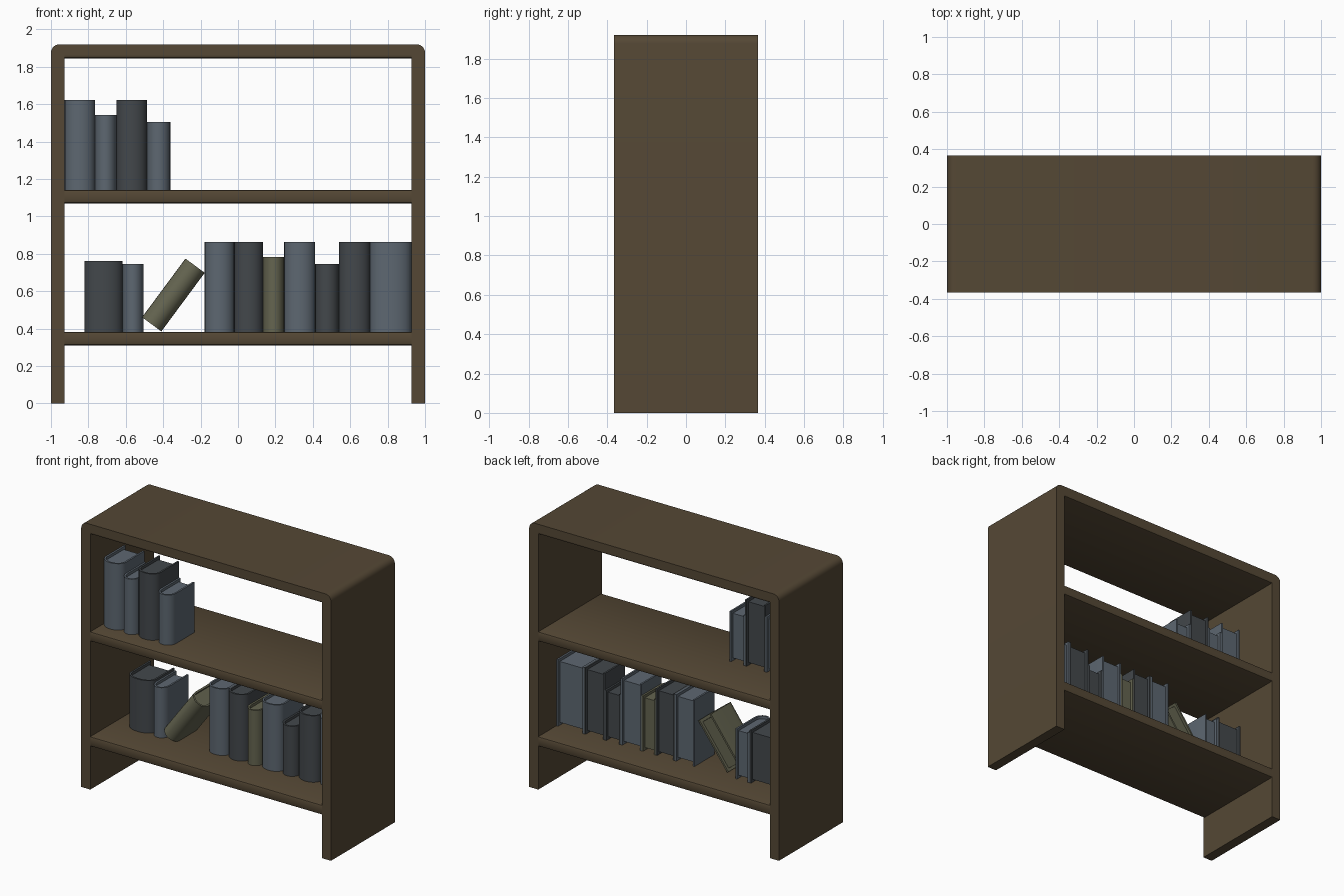
import bpy, bmesh, math
from mathutils import Matrix

if "Cube" in bpy.data.objects:
    bpy.data.objects.remove(bpy.data.objects["Cube"])


def material(name, rgb):
    m = bpy.data.materials.new(name)
    m.diffuse_color = (*rgb, 1)
    m.use_nodes = True
    m.node_tree.nodes["Principled BSDF"].inputs["Base Color"].default_value = m.diffuse_color
    return m


WOOD = material("brown wood", (0.09, 0.064, 0.035))
SLATE = material("slate blue cover", (0.11, 0.136, 0.165))
DARK = material("charcoal cover", (0.056, 0.064, 0.071))
OLIVE = material("olive cover", (0.128, 0.128, 0.08))


def add_prism(bm, points, offset):
    """Closed outline swept along an offset vector."""
    face = bm.faces.new([bm.verts.new(p) for p in points])
    top = bmesh.ops.extrude_face_region(bm, geom=[face])
    verts = [g for g in top["geom"] if isinstance(g, bmesh.types.BMVert)]
    bmesh.ops.translate(bm, verts=verts, vec=offset)
    bmesh.ops.recalc_face_normals(bm, faces=bm.faces)


def finish(bm, name, mat, smooth=math.radians(35)):
    mesh = bpy.data.meshes.new(name)
    bm.to_mesh(mesh)
    bm.free()
    mesh.materials.append(mat)
    ob = bpy.data.objects.new(name, mesh)
    bpy.context.collection.objects.link(ob)
    bpy.ops.object.select_all(action='DESELECT')
    ob.select_set(True)
    bpy.context.view_layer.objects.active = ob
    bpy.ops.object.shade_smooth_by_angle(angle=smooth)
    return ob


# Case: sides and top as one arch with rounded outer corners
W, D, H, T, R = 1.0, 0.365, 1.92, 0.073, 0.045
corner = [(W - R + R * math.cos(a), H - R + R * math.sin(a))
          for a in [math.radians(15 * i) for i in range(7)]]
half = [(W - T, H - 0.06), (W - T, 0), (W, 0)] + corner
outline = half + [(-x, z) for x, z in reversed(half)]
bm = bmesh.new()
add_prism(bm, [(x, -D, z) for x, z in outline], (0, 2 * D, 0))
finish(bm, "case", WOOD)


# Shelves and top underside: boards with softened long edges
def board(name, z0, z1, c_top):
    c = 0.014
    side = [(D - c, z0), (D - 0.3 * c, z0 + 0.3 * c), (D, z0 + c),
            (D, z1 - c_top), (D - 0.3 * c_top, z1 - 0.3 * c_top), (D - c_top, z1)]
    if c_top == 0:
        side = side[:4]
    prof = side + [(-y, z) for y, z in reversed(side)]
    bm = bmesh.new()
    add_prism(bm, [(-W + T, y, z) for y, z in prof], (2 * (W - T), 0, 0))
    finish(bm, name, WOOD)


board("top_underside", 1.845, 1.861, 0)
board("upper_shelf", 1.07, 1.142, 0.012)
board("lower_shelf", 0.31, 0.383, 0.012)


# Book: U-shaped cover with round spine, recessed page block
def book(name, width, height, front, back, mat, place):
    r, t, bulge, inset = width / 2, 0.013, 0.065, 0.02
    spine = front + bulge

    def arc(rx, ry):
        return [(-rx * math.cos(a), spine - ry * math.sin(a), 0)
                for a in [math.pi * i / 12 for i in range(13)]]

    outer, inner = arc(r, bulge), arc(r - t, bulge - t)
    bm = bmesh.new()
    add_prism(bm, [(-r, back, 0)] + outer + [(r, back, 0), (r - t, back, 0)]
              + inner[::-1] + [(-r + t, back, 0)], (0, 0, height))
    pages = [(-r + t, back - inset, 0)] + inner + [(r - t, back - inset, 0)]
    add_prism(bm, [(x, y, inset) for x, y, z in pages], (0, 0, height - 2 * inset))
    finish(bm, name, mat).matrix_world = place


# Books per row: left x, right x, top z, colour
upper = [(-0.927, -0.764, 1.622, SLATE), (-0.764, -0.65, 1.543, SLATE),
         (-0.65, -0.487, 1.622, DARK), (-0.487, -0.362, 1.505, SLATE)]
lower = [(-0.82, -0.617, 0.763, DARK), (-0.617, -0.505, 0.746, SLATE),
         (-0.178, -0.02, 0.864, SLATE), (-0.02, 0.134, 0.864, DARK),
         (0.134, 0.247, 0.783, OLIVE), (0.247, 0.413, 0.864, SLATE),
         (0.413, 0.54, 0.745, DARK), (0.54, 0.707, 0.864, DARK),
         (0.707, 0.927, 0.864, SLATE)]
rows = [("upper", upper, 1.142, -0.255, 0.02), ("lower", lower, 0.383, -0.122, 0.157)]
for row, books, z, front, back in rows:
    for i, (x0, x1, top, mat) in enumerate(books):
        book(f"{row}_book_{i + 1}", x1 - x0, top - z, front, back, mat,
             Matrix.Translation(((x0 + x1) / 2, 0, z)))

# Leaning book, pivoting on its lower right corner
lean = (Matrix.Translation((-0.41, 0, 0.385)) @ Matrix.Rotation(math.radians(36.5), 4, 'Y')
        @ Matrix.Translation((-0.064, 0, 0)))
book("leaning_book", 0.128, 0.39, -0.15, 0.115, OLIVE, lean)
